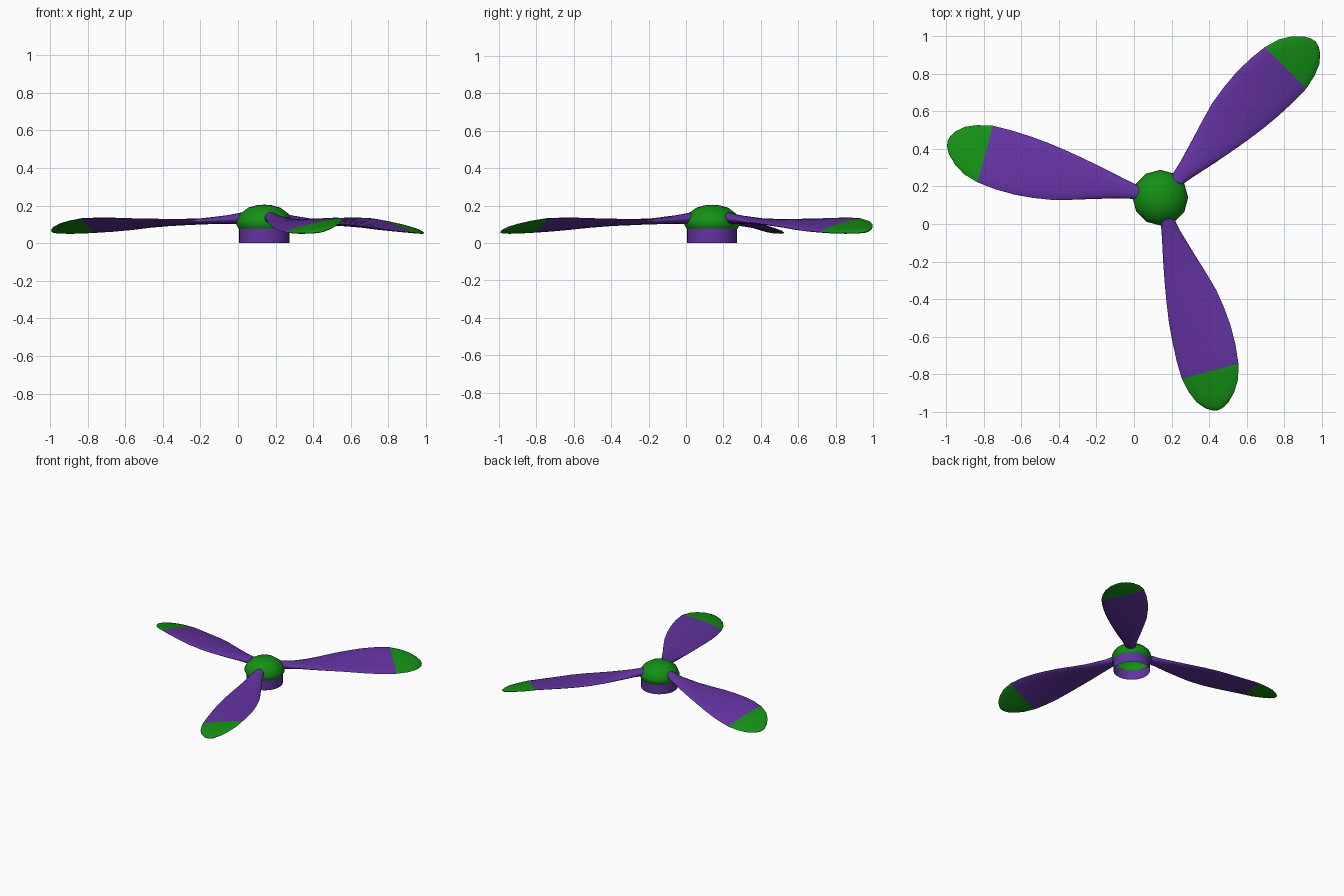
import bpy, bmesh, math

if "Cube" in bpy.data.objects:
    bpy.data.objects.remove(bpy.data.objects["Cube"])

CX, CY = 0.14, 0.14          # rotor axis


def material(name, rgb):
    m = bpy.data.materials.new(name)
    m.diffuse_color = (*rgb, 1)
    m.use_nodes = True
    m.node_tree.nodes["Principled BSDF"].inputs["Base Color"].default_value = m.diffuse_color
    return m


purple = material("purple", (0.125, 0.033, 0.36))
green = material("green", (0.007, 0.28, 0.007))


def make_object(name, bm, mats, angle):
    bmesh.ops.recalc_face_normals(bm, faces=bm.faces)
    me = bpy.data.meshes.new(name)
    bm.to_mesh(me)
    bm.free()
    for m in mats:
        me.materials.append(m)
    ob = bpy.data.objects.new(name, me)
    bpy.context.collection.objects.link(ob)
    ob.location = (CX, CY, 0)
    bpy.ops.object.select_all(action='DESELECT')
    ob.select_set(True)
    bpy.context.view_layer.objects.active = ob
    bpy.ops.object.shade_smooth_by_angle(angle=math.radians(angle))
    return ob


def skin(bm, rings):
    """Bridge consecutive closed rings of vertices."""
    for a, b in zip(rings, rings[1:]):
        n = len(a)
        for i in range(n):
            j = (i + 1) % n
            bm.faces.new((a[i], a[j], b[j], b[i]))


def lathe(name, profile, segs, mat, cap_top=False):
    bm = bmesh.new()
    rings = [[bm.verts.new((r * math.cos(2 * math.pi * i / segs),
                            r * math.sin(2 * math.pi * i / segs), z))
              for i in range(segs)] for r, z in profile]
    skin(bm, rings)
    if cap_top:
        top = bm.verts.new((0, 0, 0.205))
        last = rings[-1]
        for i in range(segs):
            bm.faces.new((last[i], last[(i + 1) % segs], top))
    bm.normal_update()
    return make_object(name, bm, [mat], 40)


# Hub: open collar below, faceted dome above
lathe("hub_collar", [(0.134, 0.0), (0.134, 0.078)], 32, purple)
lathe("hub_dome", [(0.134, 0.075), (0.148, 0.095), (0.147, 0.12),
                   (0.128, 0.157), (0.085, 0.189), (0.04, 0.202)],
      12, green, cap_top=True)

# Blade stations: radius, trailing edge, leading edge, height, thickness, pitch
STATIONS = [
    (0.12, -0.031, 0.040, 0.133, 0.062, 0),
    (0.20, -0.045, 0.057, 0.126, 0.046, 0),
    (0.34, -0.075, 0.098, 0.116, 0.032, 2),
    (0.45, -0.096, 0.132, 0.112, 0.030, 4),
    (0.55, -0.113, 0.160, 0.110, 0.030, 5.5),
    (0.65, -0.127, 0.176, 0.107, 0.030, 7.5),
    (0.75, -0.136, 0.185, 0.103, 0.030, 10),
    (0.86, -0.141, 0.184, 0.099, 0.030, 12),
    (0.96, -0.139, 0.173, 0.094, 0.030, 13),
    (1.04, -0.121, 0.150, 0.085, 0.029, 13),
    (1.10, -0.096, 0.113, 0.077, 0.026, 13),
    (1.145, -0.058, 0.069, 0.069, 0.021, 13),
    (1.165, -0.025, 0.033, 0.064, 0.013, 13),
]


def blade(name, angle):
    bm = bmesh.new()
    n = 16
    rings = []
    for r, lo, hi, z, th, pitch in STATIONS:
        mid, half = (lo + hi) / 2, (hi - lo) / 2
        slope = math.tan(math.radians(pitch))
        ring = []
        for i in range(n):
            t = 2 * math.pi * i / n
            dv = half * math.cos(t)
            ring.append(bm.verts.new((r, mid + dv, z + dv * slope + th / 2 * math.sin(t))))
        rings.append(ring)
    skin(bm, rings)
    bm.faces.new(rings[0])
    tip = bm.verts.new((1.172, 0.004, 0.062))
    for i in range(n):
        bm.faces.new((rings[-1][i], rings[-1][(i + 1) % n], tip))
    # Green tip beyond the paint line
    for f in bm.faces:
        f.material_index = 1 if f.calc_center_median().x > 0.96 else 0
    ob = make_object(name, bm, [purple, green], 70)
    ob.rotation_euler.z = math.radians(angle)


for k in range(3):
    blade(f"blade_{k + 1}", 45 + 120 * k)
